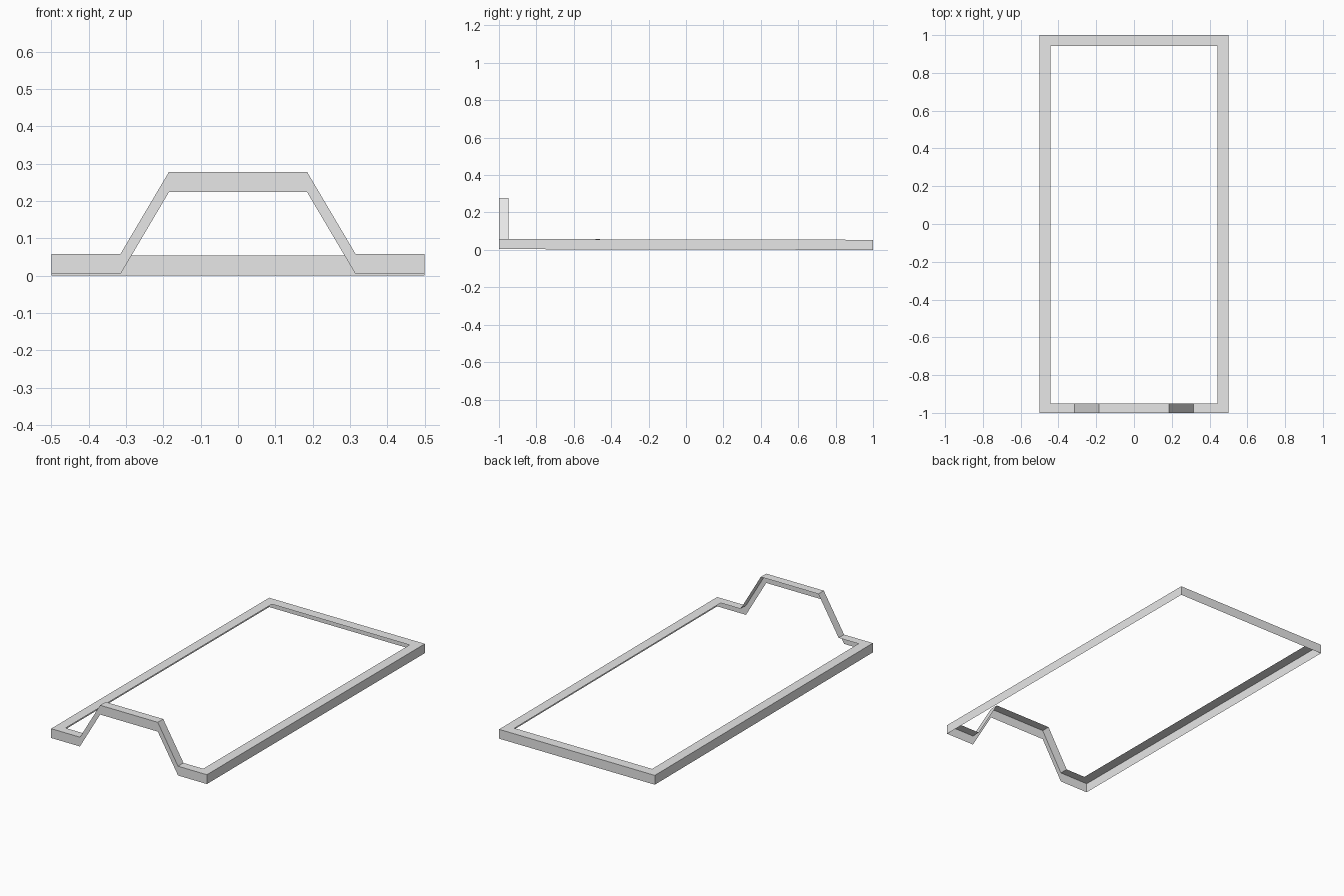
import bpy
import bmesh
from mathutils import Vector

cube = bpy.data.objects.get("Cube")
if cube:
    bpy.data.objects.remove(cube)

grey = bpy.data.materials.new("light_grey")
grey.use_nodes = True
GREY = (0.8, 0.8, 0.8, 1)
grey.diffuse_color = GREY
grey.node_tree.nodes["Principled BSDF"].inputs["Base Color"].default_value = GREY

HEIGHT = 0.054   # height of the outer walls
FLANGE = 0.058   # width of the top flange
DROP = 0.004     # the frame dips slightly towards the back


def angle_strip(name, path, inward, up_hint):
    """Open L section: an outer wall along the path and a flange on its top."""
    bm = bmesh.new()
    bottom = [bm.verts.new(p) for p in path]
    top = [bm.verts.new(Vector(p) + Vector((0, 0, HEIGHT))) for p in path]
    # flange ends are mitred where the inward offsets differ
    inner = [bm.verts.new(t.co + Vector(o)) for t, o in zip(top, inward)]
    for i in range(len(path) - 1):
        wall = bm.faces.new((bottom[i], bottom[i + 1], top[i + 1], top[i]))
        flange = bm.faces.new((top[i], top[i + 1], inner[i + 1], inner[i]))
        wall.normal_update()
        flange.normal_update()
        if wall.normal.dot(Vector(up_hint)) < 0:
            wall.normal_flip()
        if flange.normal.z < 0:
            flange.normal_flip()
    mesh = bpy.data.meshes.new(name)
    bm.to_mesh(mesh)
    bm.free()
    mesh.materials.append(grey)
    obj = bpy.data.objects.new(name, mesh)
    bpy.context.collection.objects.link(obj)
    return obj


# Front rail with the raised arch
half = [(0.5, 0), (0.315, 0), (0.185, 0.22)]
outline = [(-x, z) for x, z in half] + [(x, z) for x, z in reversed(half)]
front_path = [(x, -1, z + DROP) for x, z in outline]
depth = 0.05
front_in = [(0, depth, 0)] * len(outline)
front_in[0] = (FLANGE, depth, 0)
front_in[-1] = (-FLANGE, depth, 0)
angle_strip("front_arch_rail", front_path, front_in, (0, -1, 0))

# Long side rails
for side, name in ((1, "left_rail"), (-1, "right_rail")):
    angle_strip(name, [(side * 0.5, -1, DROP), (side * 0.5, 1, 0)],
                [(-side * FLANGE, depth, 0), (-side * FLANGE, -FLANGE, 0)],
                (side, 0, 0))

# Back rail
angle_strip("back_rail", [(-0.5, 1, 0), (0.5, 1, 0)],
            [(FLANGE, -FLANGE, 0), (-FLANGE, -FLANGE, 0)], (0, 1, 0))
